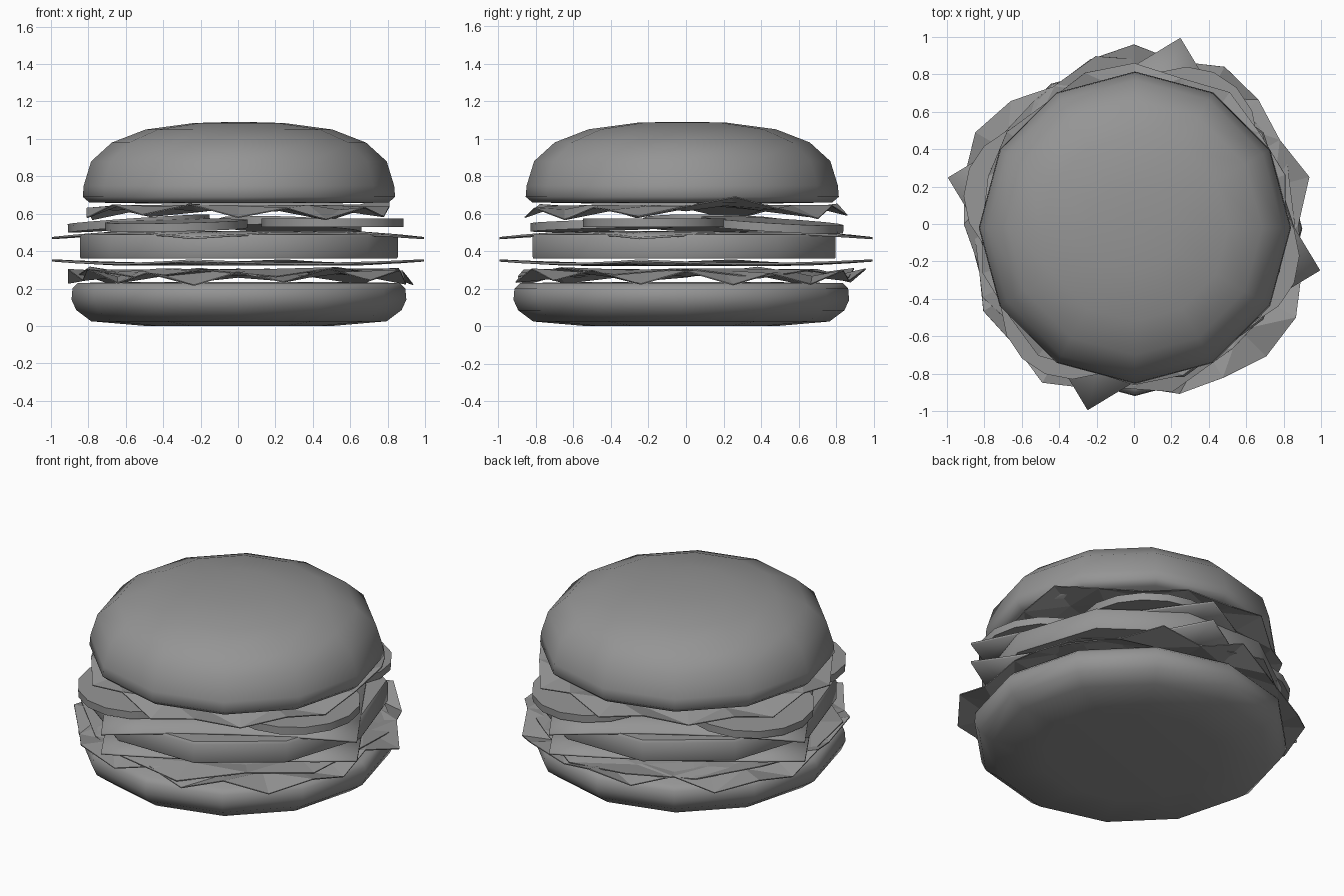
import bpy, bmesh, math
from mathutils import Matrix, Vector

cube = bpy.data.objects.get("Cube")
if cube:
    bpy.data.objects.remove(cube, do_unlink=True)

# One shared grey material
grey = bpy.data.materials.new("plain grey")
grey.use_nodes = True
grey.diffuse_color = (0.3, 0.3, 0.3, 1)
grey.node_tree.nodes["Principled BSDF"].inputs["Base Color"].default_value = (0.3, 0.3, 0.3, 1)


def finish(name, bm, smooth_angle=None, thickness=0):
    bmesh.ops.recalc_face_normals(bm, faces=bm.faces)
    mesh = bpy.data.meshes.new(name)
    bm.to_mesh(mesh)
    bm.free()
    mesh.materials.append(grey)
    obj = bpy.data.objects.new(name, mesh)
    bpy.context.collection.objects.link(obj)
    if smooth_angle:
        bpy.ops.object.select_all(action="DESELECT")
        obj.select_set(True)
        bpy.context.view_layer.objects.active = obj
        bpy.ops.object.shade_smooth_by_angle(angle=math.radians(smooth_angle))
    if thickness:
        solid = obj.modifiers.new("thickness", "SOLIDIFY")
        solid.thickness = thickness
        solid.offset = 0
    return obj


def skin(bm, rings, close_ends):
    """Join rings of vertices with quads, capping both ends if asked."""
    n = len(rings[0])
    for low, high in zip(rings, rings[1:]):
        for i in range(n):
            j = (i + 1) % n
            bm.faces.new((low[i], low[j], high[j], high[i]))
    bm.faces.new(rings[0])
    if close_ends:
        bm.faces.new(rings[-1])


def lathe(name, profile, sides, centre, smooth_angle):
    bm = bmesh.new()
    rings = []
    for r, z in profile:
        ring = []
        for i in range(sides):
            a = math.tau * i / sides
            ring.append(bm.verts.new((centre[0] + r * math.cos(a), centre[1] + r * math.sin(a), z)))
        rings.append(ring)
    skin(bm, rings, True)
    return finish(name, bm, smooth_angle)


# Buns and patty
lathe("bottom_bun", [(0.5, 0), (0.79, 0.025), (0.87, 0.085), (0.895, 0.14),
                     (0.89, 0.2), (0.86, 0.23), (0.5, 0.235)], 12, (0.005, -0.025), 60)
lathe("top_bun", [(0.5, 0.655), (0.8, 0.66), (0.835, 0.69), (0.83, 0.75), (0.79, 0.88),
                  (0.68, 0.98), (0.5, 1.05), (0.24, 1.085), (0.06, 1.09)], 12, (0.005, -0.02), 60)
lathe("patty", [(0.845, 0.36), (0.85, 0.37), (0.85, 0.475), (0.84, 0.49)], 10, (0.005, -0.01), 50)


# Cheese slices: thin squares with bent corners
def cheese(name, z, bend):
    bm = bmesh.new()
    bmesh.ops.create_grid(bm, x_segments=6, y_segments=6, size=0.725)
    for v in bm.verts:
        v.co.z = z + bend * max(0, (v.co.length - 0.65) / 0.37)
    bmesh.ops.rotate(bm, verts=bm.verts, cent=(0, 0, 0), matrix=Matrix.Rotation(math.radians(31), 3, "Z"))
    finish(name, bm, 30, 0.012)


cheese("lower_cheese", 0.328, 0.022)
cheese("upper_cheese", 0.502, -0.032)

# Tomato slices: overlapping discs, position and outward tilt in degrees
slices = [("right_back", 0.505, -0.17, 0.552, 0), ("left_back", 0.28, 0.46, 0.54, 4),
          ("front", -0.33, -0.45, 0.538, 2), ("back", -0.53, 0.15, 0.548, 4)]
for label, x, y, z, tilt in slices:
    bm = bmesh.new()
    axis = Vector((-y, x, 0)).normalized()
    place = Matrix.Translation((x, y, z)) @ Matrix.Rotation(math.radians(tilt), 4, axis)
    bmesh.ops.create_cone(bm, cap_ends=True, segments=16, radius1=0.38, radius2=0.38, depth=0.045, matrix=place)
    finish("tomato_" + label, bm, 40)


# Lettuce leaves: a flat heart and a ruffled rim
def lettuce(name, radii, heart_z, rim_z, ruffle, peak=None):
    bm = bmesh.new()
    n = len(radii)
    rings = [[], [], []]
    for i, r in enumerate(radii):
        a = math.tau * i / n
        wave = math.cos(math.pi * i) * (0.7 + 0.3 * math.sin(2.3 * i))
        heights = (heart_z, (heart_z + rim_z) / 2 - wave * ruffle * 0.4, rim_z + wave * ruffle)
        if i == peak:
            heights = (heart_z, heart_z, 0.69)
        for ring, k, z in zip(rings, (0.5, 0.8, 1), heights):
            ring.append(bm.verts.new((k * r * math.cos(a), k * r * math.sin(a), z)))
    skin(bm, rings, False)
    bmesh.ops.triangulate(bm, faces=[f for f in bm.faces if len(f.verts) == 4])
    finish(name, bm, None, 0.006)


lettuce("lower_lettuce", [0.88, 0.97, 0.9, 0.94, 0.97, 0.9, 0.96, 0.91, 0.85, 0.93, 0.98, 0.94,
                          0.91, 0.86, 0.93, 0.91, 0.98, 0.91, 0.87, 0.94, 0.95, 1.0, 1.0, 0.93],
        0.295, 0.262, 0.045)
lettuce("lower_lettuce_inner", [0.86, 0.9, 0.84, 0.89, 0.92, 0.85, 0.88] * 2, 0.3, 0.285, 0.03)
lettuce("upper_lettuce", [0.81, 0.85, 0.83, 0.87, 0.82, 0.86, 0.85, 0.8, 0.84, 0.82] * 2,
        0.645, 0.61, 0.042, 1)
